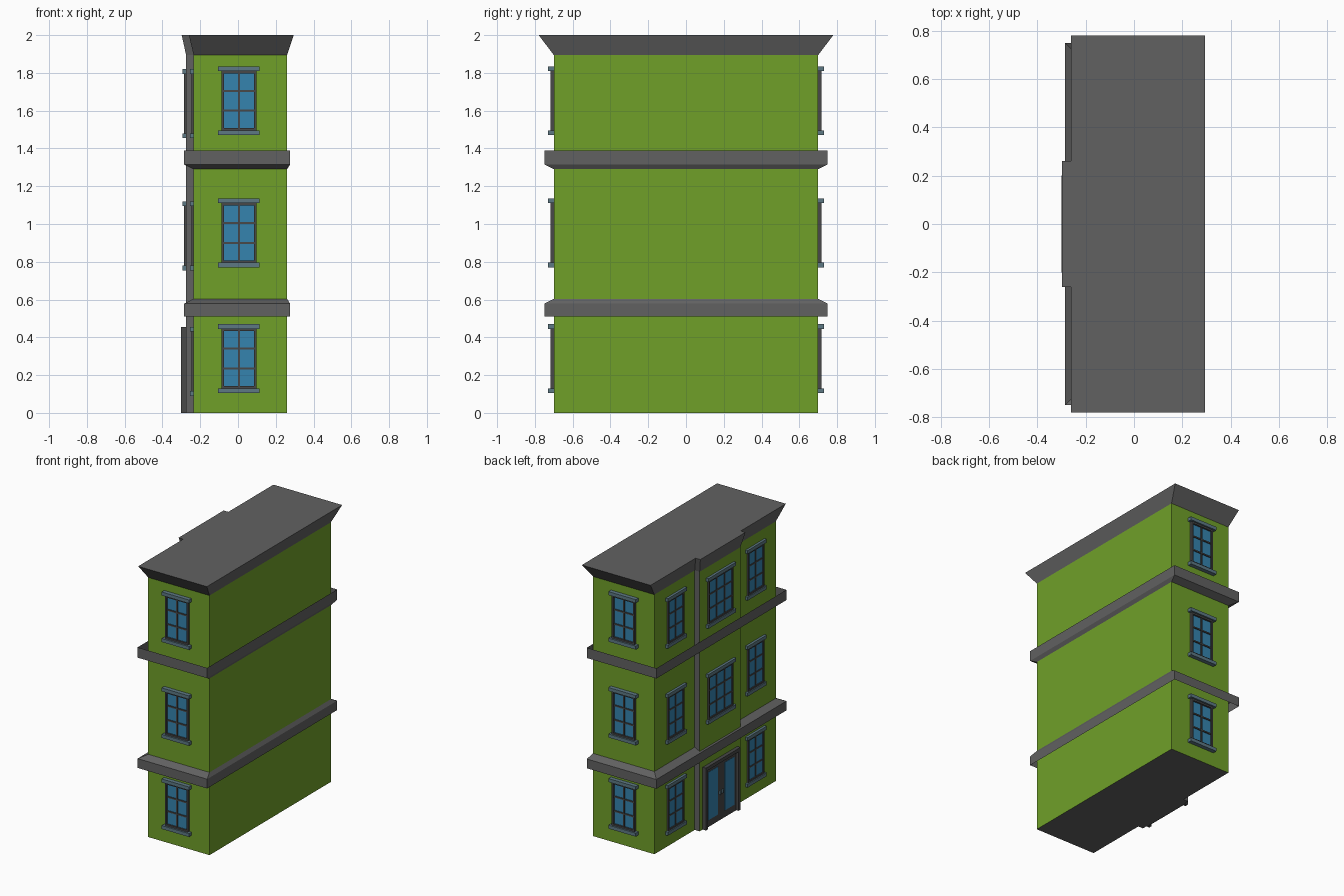
import bpy
from math import pi
from mathutils import Matrix, Vector

if "Cube" in bpy.data.objects:
    bpy.data.objects.remove(bpy.data.objects["Cube"])


def material(name, rgb):
    m = bpy.data.materials.new(name)
    m.diffuse_color = (*rgb, 1)
    m.use_nodes = True
    m.node_tree.nodes["Principled BSDF"].inputs["Base Color"].default_value = m.diffuse_color
    return m


GREEN = material("green_wall", (0.16, 0.35, 0.022))
GREY = material("grey_trim", (0.12, 0.12, 0.12))
DARK = material("dark_frame", (0.065, 0.065, 0.065))
SILL = material("blue_grey_sill", (0.11, 0.19, 0.23))
BLUE = material("blue_glass", (0.035, 0.23, 0.43))


def mesh_object(name, verts, faces, mat):
    me = bpy.data.meshes.new(name)
    me.from_pydata(verts, [], faces)
    ob = bpy.data.objects.new(name, me)
    bpy.context.collection.objects.link(ob)
    me.materials.append(mat)
    return ob


def loft(name, rings, mat, bottom=True, top=True):
    """Skin a stack of matching (outline, z) rings, with optional caps."""
    n = len(rings[0][0])
    verts = [(x, y, z) for outline, z in rings for x, y in outline]
    faces = [(r * n + i, r * n + (i + 1) % n, (r + 1) * n + (i + 1) % n, (r + 1) * n + i)
             for r in range(len(rings) - 1) for i in range(n)]
    if bottom:
        faces.append(tuple(reversed(range(n))))
    if top:
        faces.append(tuple(range(len(verts) - n, len(verts))))
    return mesh_object(name, verts, faces, mat)


def plan(x0, x1, y, bay_x, bay_y):
    """Building outline with a projecting bay on the -x side."""
    return [(x0, -y), (x1, -y), (x1, y), (x0, y),
            (x0, bay_y), (bay_x, bay_y), (bay_x, -bay_y), (x0, -bay_y)]


def rect(x0, x1, y):
    return [(x0, -y), (x1, -y), (x1, y), (x0, y)]


def panel(name, frame, u0, u1, z0, z1, depth, mat):
    """Box on a wall: u along the wall, depth outward along local -y."""
    verts, faces = [], []
    for v in (-depth, 0.0):
        verts += [frame @ Vector(p) for p in ((u0, v, z0), (u1, v, z0), (u1, v, z1), (u0, v, z1))]
    faces = [(0, 1, 2, 3), (7, 6, 5, 4)]
    faces += [(i, i + 4, (i + 1) % 4 + 4, (i + 1) % 4) for i in range(4)]
    return mesh_object(name, verts, faces, mat)


def wall_frame(x, y, z, angle):
    return Matrix.Translation((x, y, z)) @ Matrix.Rotation(angle, 4, 'Z')


def window(name, frame, half, cols, out, lip):
    """Framed window with glazing bars, sill and lintel; z = 0 at sill bottom."""
    z0, z1, t, b = 0.03, 0.345, 0.012, 0.010
    for s in (-1, 1):
        a, c = sorted((s * half, s * (half - t)))
        panel(name + "_jamb", frame, a, c, z0, z1, out, DARK)
    for a, c in ((z0, z0 + t), (z1 - t, z1)):
        panel(name + "_rail", frame, -half + t, half - t, a, c, out, DARK)
    panel(name + "_glass", frame, -half + t, half - t, z0 + t, z1 - t, out * 0.3, BLUE)
    for i in range(1, cols):
        u = -half + 2 * half * i / cols
        panel(name + "_upright_bar", frame, u - b / 2, u + b / 2, z0 + t, z1 - t, out * 0.7, DARK)
    for i in (1, 2):
        z = z0 + (z1 - z0) * i / 3
        panel(name + "_cross_bar", frame, -half + t, half - t, z - b / 2, z + b / 2, out * 0.7, DARK)
    panel(name + "_sill", frame, -half - 0.018, half + 0.018, 0.005, 0.03, lip, SILL)
    panel(name + "_lintel", frame, -half - 0.018, half + 0.018, 0.345, 0.37, lip, SILL)


# Walls, with the bay's narrow returns in grey
walls = loft("walls", [(plan(-0.235, 0.26, 0.70, -0.275, 0.235), z) for z in (0, 1.9)], GREEN)
walls.data.materials.append(GREY)
for i in (4, 6, 8):
    walls.data.polygons[i].material_index = 1

# Flared cornice roof
loft("roof", [(plan(-0.235, 0.26, 0.70, -0.275, 0.235), 1.895),
              (plan(-0.26, 0.295, 0.78, -0.298, 0.26), 2.0)], GREY)

# Floor bands: sloped on one side, open behind on the other
inner, outer = rect(-0.235, 0.26, 0.70), rect(-0.286, 0.276, 0.75)
loft("lower_band", [(outer, 0.51), (outer, 0.578), (inner, 0.604)], GREY, False, False)
loft("upper_band", [(inner, 1.29), (outer, 1.315), (outer, 1.39)], GREY, False, False)

# Windows on both end walls and on the left facade
for floor, z in enumerate((0.10, 0.765, 1.465)):
    window("front_window", wall_frame(0.005, -0.70, z, 0), 0.092, 2, 0.018, 0.03)
    window("back_window", wall_frame(0.005, 0.70, z, pi), 0.092, 2, 0.018, 0.03)
    for y in (-0.46, 0.46):
        window("side_window", wall_frame(-0.235, y, z - 0.015, -pi / 2), 0.092, 2, 0.011, 0.018)
    if floor:
        window("bay_window", wall_frame(-0.275, 0, z - 0.015, -pi / 2), 0.142, 3, 0.011, 0.018)

# Double entrance door in the bay
door = wall_frame(-0.275, 0, 0, -pi / 2)
panel("door_lintel", door, -0.20, 0.20, 0.43, 0.455, 0.026, DARK)
for s in (-1, 1):
    def span(a, c):
        return sorted((s * a, s * c))
    panel("door_jamb", door, *span(0.175, 0.20), 0, 0.43, 0.026, DARK)
    panel("door_leaf", door, *span(0.002, 0.175), 0, 0.43, 0.008, DARK)
    panel("door_glass", door, *span(0.04, 0.15), 0.05, 0.40, 0.010, BLUE)
    panel("door_handle", door, *span(0.008, 0.022), 0.19, 0.215, 0.018, SILL)
